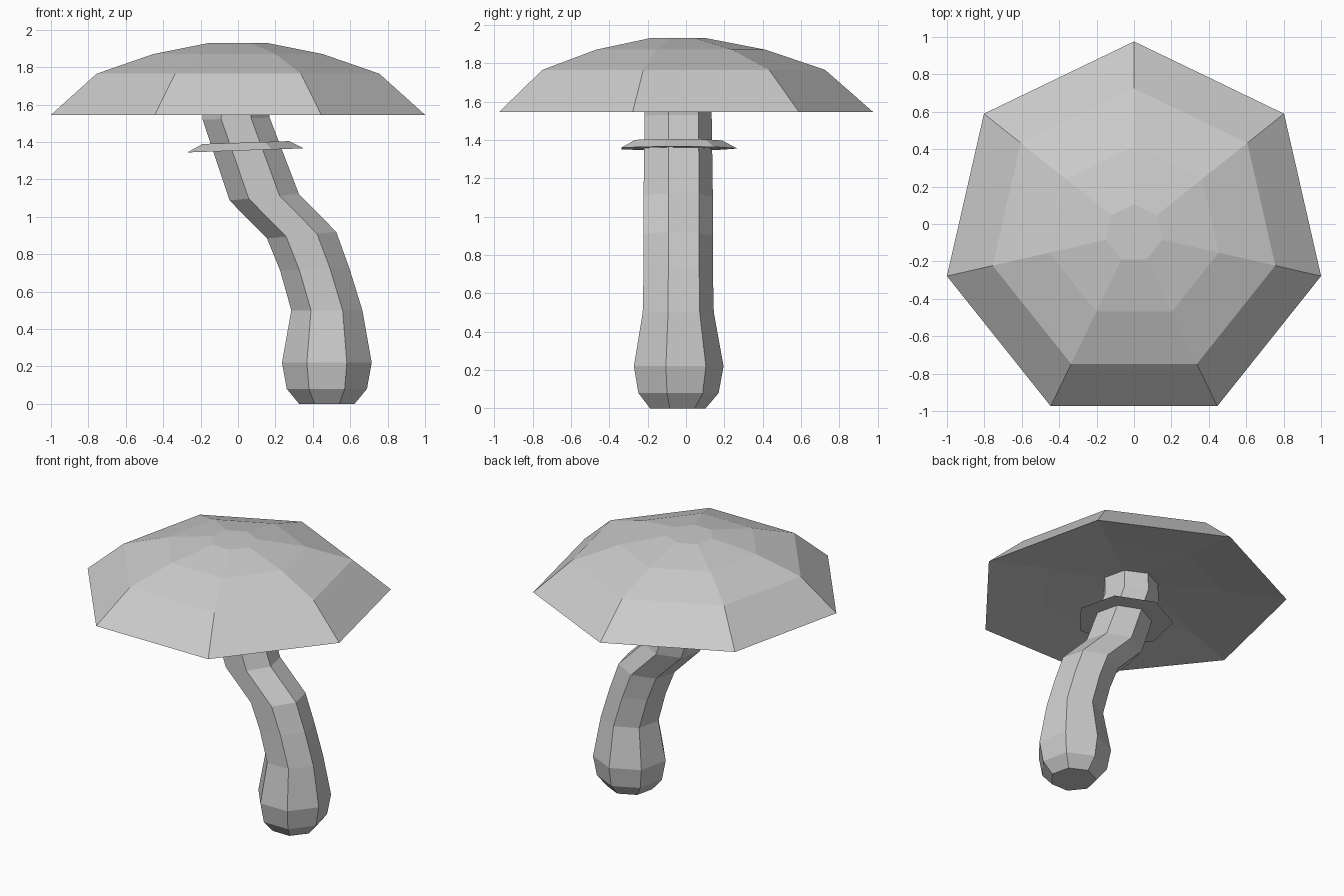
import bpy
import bmesh
from math import sin, cos, pi

if "Cube" in bpy.data.objects:
    bpy.data.objects.remove(bpy.data.objects["Cube"])

SIDES = 7
CY = -0.05  # heptagon centre, so that its bounds are centred on y = 0


def loft(name, rings):
    """Skin seven-sided rings (x centre, z, radius, z-tilt along x) and close both ends."""
    bm = bmesh.new()
    loops = []
    for cx, z, r, tilt in rings:
        loop = []
        for k in range(SIDES):
            a = pi / 2 + 2 * pi * k / SIDES
            dx, dy = r * cos(a), r * sin(a)
            loop.append(bm.verts.new((cx + dx, CY + dy, z + tilt * dx)))
        loops.append(loop)
    for lo, hi in zip(loops, loops[1:]):
        for k in range(SIDES):
            n = (k + 1) % SIDES
            bm.faces.new((lo[k], lo[n], hi[n], hi[k]))
    bm.faces.new(loops[0][::-1])
    bm.faces.new(loops[-1])
    bmesh.ops.recalc_face_normals(bm, faces=bm.faces)
    mesh = bpy.data.meshes.new(name)
    bm.to_mesh(mesh)
    bm.free()
    obj = bpy.data.objects.new(name, mesh)
    bpy.context.collection.objects.link(obj)
    return obj


# curved stem with a swollen foot, running up into the cap
loft("stem", [
    (0.475, 0.00, 0.152, 0),
    (0.475, 0.08, 0.220, 0),
    (0.475, 0.22, 0.246, 0),
    (0.475, 0.50, 0.195, 0),
    (0.410, 0.72, 0.190, 0.03),
    (0.340, 0.902, 0.190, 0.095),
    (0.140, 1.105, 0.190, 0.095),
    (-0.010, 1.525, 0.184, 0.03),
    (-0.005, 1.72, 0.184, 0),
])

# thin flared collar around the stem
loft("collar", [
    (0.040, 1.355, 0.318, 0.035),
    (0.042, 1.397, 0.238, 0.033),
])

# faceted cap: shallow hollow underside, sharp rim, domed top
loft("cap", [
    (0, 1.650, 0.15, 0),
    (0, 1.605, 0.60, 0),
    (0, 1.545, 1.026, 0),
    (0, 1.765, 0.775, 0),
    (0, 1.870, 0.465, 0),
    (0, 1.930, 0.155, 0),
])
